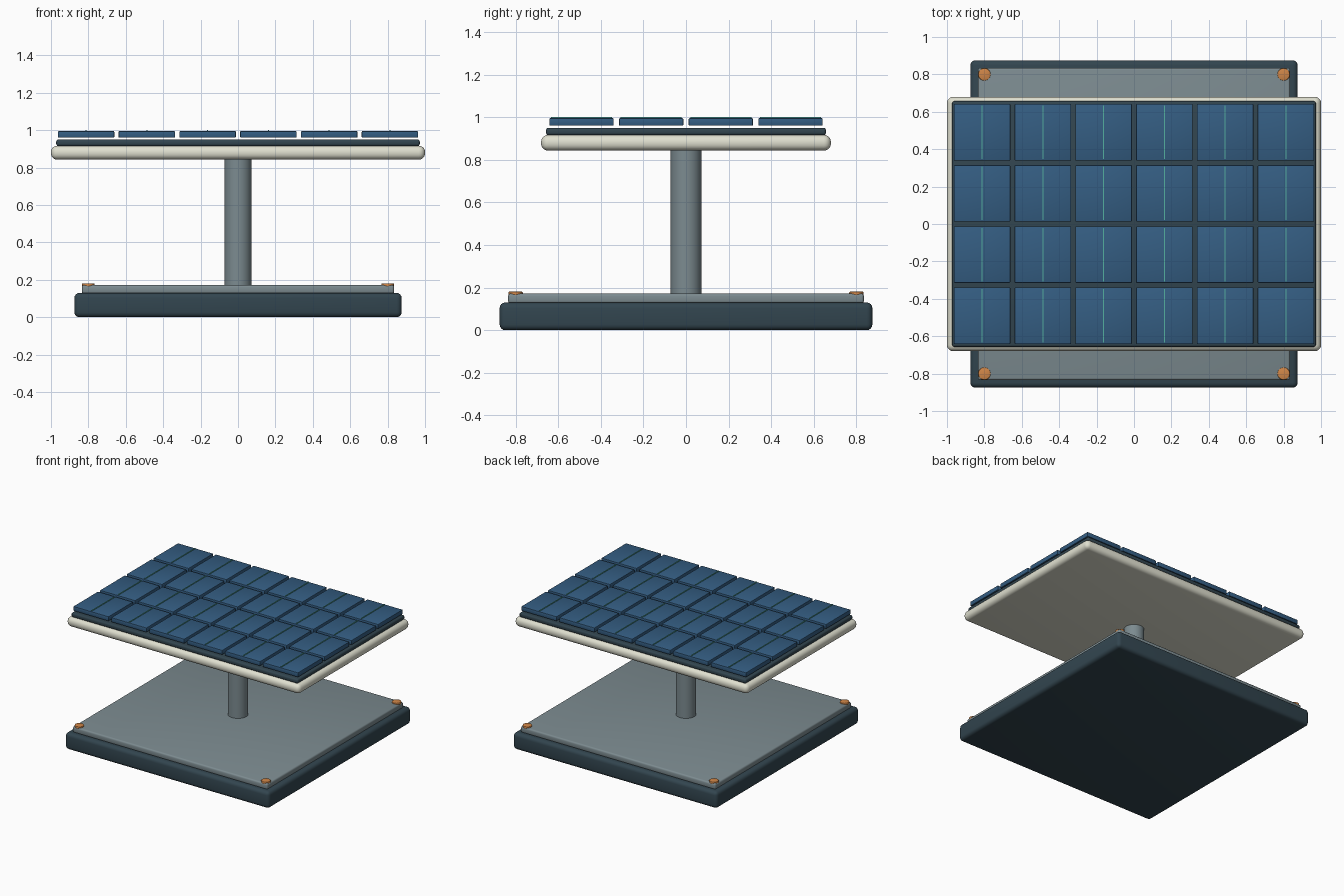
import bpy, math

if "Cube" in bpy.data.objects:
    bpy.data.objects.remove(bpy.data.objects["Cube"])


def material(name, rgb):
    # sRGB 0-255 to linear
    m = bpy.data.materials.new(name)
    lin = [(c / 255 / 12.92) if c < 11 else ((c / 255 + 0.055) / 1.055) ** 2.4 for c in rgb]
    m.diffuse_color = (*lin, 1)
    m.use_nodes = True
    m.node_tree.nodes["Principled BSDF"].inputs["Base Color"].default_value = m.diffuse_color
    return m


SLATE = material("dark slate", (50, 69, 79))
GREY = material("steel grey", (124, 139, 144))
CREAM = material("cream", (224, 224, 208))
BLUE = material("cell blue", (52, 93, 130))
TEAL = material("teal line", (84, 176, 160))
COPPER = material("copper", (208, 134, 72))


def finish(obj, name, mat, bevel, segments):
    obj.name = name
    obj.data.materials.append(mat)
    if bevel:
        mod = obj.modifiers.new("rounded edges", "BEVEL")
        mod.width = bevel
        mod.segments = segments
        mod.limit_method = "ANGLE"
        mod.angle_limit = math.radians(40)
        bpy.ops.object.modifier_apply(modifier=mod.name)
    bpy.ops.object.shade_smooth_by_angle(angle=math.radians(35))
    return obj


def box(name, mat, x, y, half_x, half_y, z0, z1, bevel=0, segments=3):
    bpy.ops.mesh.primitive_cube_add(size=2, location=(x, y, (z0 + z1) / 2))
    obj = bpy.context.object
    obj.scale = (half_x, half_y, (z1 - z0) / 2)
    bpy.ops.object.transform_apply(location=False, rotation=False, scale=True)
    return finish(obj, name, mat, bevel, segments)


def cylinder(name, mat, x, y, radius, z0, z1, sides, bevel=0):
    bpy.ops.mesh.primitive_cylinder_add(vertices=sides, radius=radius, depth=z1 - z0,
                                        location=(x, y, (z0 + z1) / 2))
    return finish(bpy.context.object, name, mat, bevel, 2)


# Base slab with the deck plate on it
box("base", SLATE, 0, 0, 0.875, 0.875, 0, 0.13, 0.027, 4)
box("deck_plate", GREY, 0, 0, 0.835, 0.835, 0.125, 0.172, 0.012, 3)

# Corner bolts
for sx in (-1, 1):
    for sy in (-1, 1):
        cylinder("corner_bolt", COPPER, sx * 0.8, sy * 0.8, 0.034, 0.16, 0.181, 12, 0.004)

# Support column
cylinder("column", GREY, 0, 0, 0.072, 0.165, 0.86, 32)

# Panel frame and dark backing
box("panel_frame", CREAM, 0, 0, 1.0, 0.68, 0.843, 0.917, 0.033, 5)
box("panel_backing", SLATE, 0, 0, 0.972, 0.657, 0.915, 0.95, 0.012, 3)

# Grid of cells, each with a thin conductor line
for col in range(6):
    for row in range(4):
        x, y = (col - 2.5) * 0.325, (row - 1.5) * 0.327
        box("cell", BLUE, x, y, 0.151, 0.151, 0.96, 0.995, 0.004, 2)
        box("conductor_line", TEAL, x, y, 0.003, 0.143, 0.993, 1.0)
